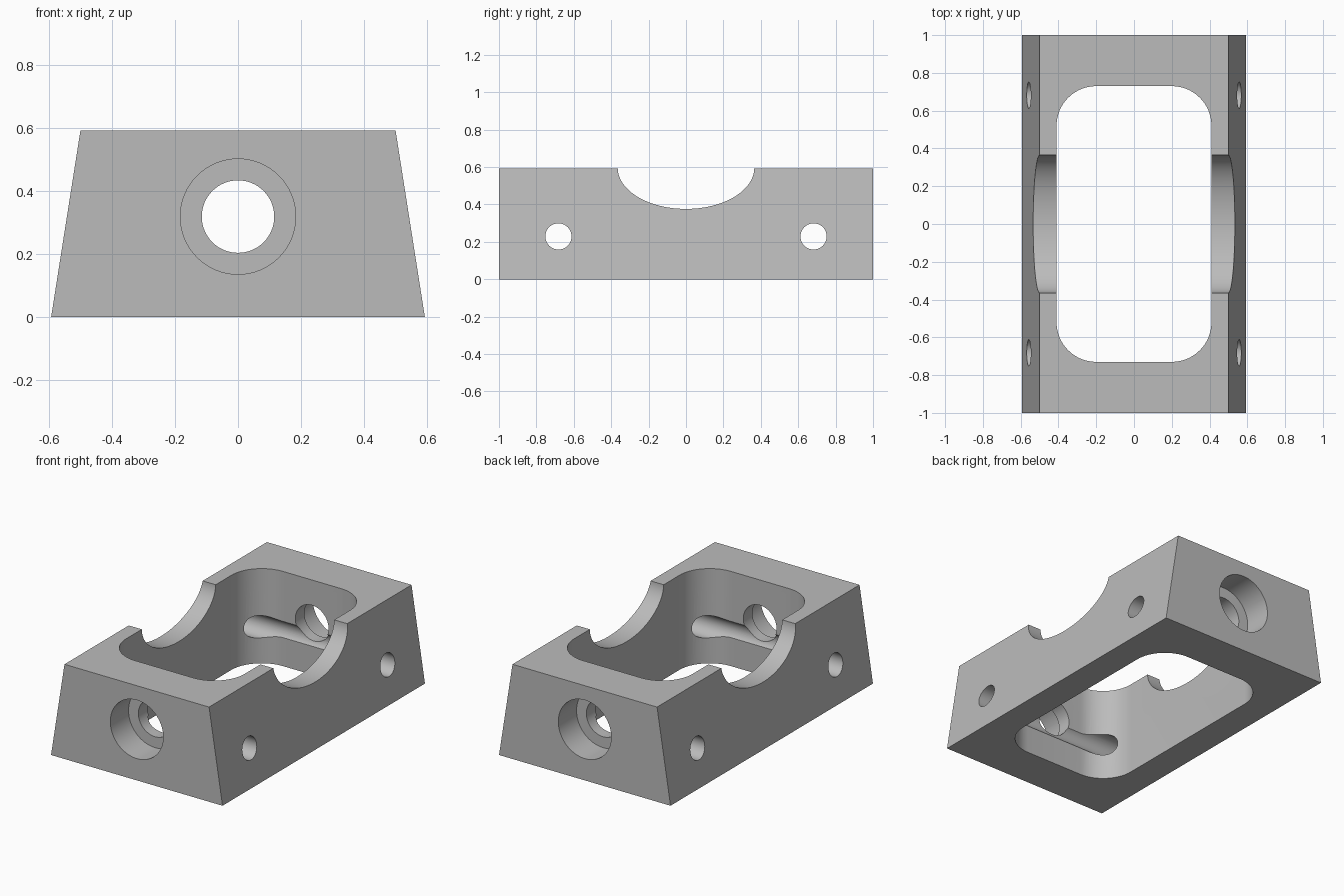
import bpy
import math

if "Cube" in bpy.data.objects:
    bpy.data.objects.remove(bpy.data.objects["Cube"], do_unlink=True)

HEIGHT = 0.592
WALL = 0.41      # half width of the pocket
POCKET = 0.73    # half length of the pocket

grey = bpy.data.materials.new("light_grey")
grey.use_nodes = True
colour = (0.5, 0.5, 0.5, 1)
grey.diffuse_color = colour
grey.node_tree.nodes["Principled BSDF"].inputs["Base Color"].default_value = colour


def prism(name, outline, start, end, place):
    """Extrude a 2D outline from start to end; place maps (u, v, depth) to xyz."""
    n = len(outline)
    verts = [place(u, v, d) for d in (start, end) for u, v in outline]
    faces = [tuple(range(n)), tuple(range(2 * n - 1, n - 1, -1))]
    faces += [(i, i + n, (i + 1) % n + n, (i + 1) % n) for i in range(n)]
    mesh = bpy.data.meshes.new(name)
    mesh.from_pydata(verts, [], faces)
    mesh.materials.append(grey)
    obj = bpy.data.objects.new(name, mesh)
    bpy.context.collection.objects.link(obj)
    # Make the normals point outward
    bpy.context.view_layer.objects.active = obj
    bpy.ops.object.mode_set(mode="EDIT")
    bpy.ops.mesh.select_all(action="SELECT")
    bpy.ops.mesh.normals_make_consistent(inside=False)
    bpy.ops.object.mode_set(mode="OBJECT")
    return obj


def along_x(u, v, d):
    return (d, u, v)


def along_y(u, v, d):
    return (u, d, v)


def along_z(u, v, d):
    return (u, v, d)


def ellipse(cu, cv, ru, rv, n=64):
    return [(cu + ru * math.cos(math.tau * i / n), cv + rv * math.sin(math.tau * i / n))
            for i in range(n)]


def rounded_rectangle(hu, hv, r, steps=16):
    points = []
    for k, (su, sv) in enumerate([(1, 1), (-1, 1), (-1, -1), (1, -1)]):
        for i in range(steps + 1):
            a = math.pi / 2 * (k + i / steps)
            points.append((su * (hu - r) + r * math.cos(a), sv * (hv - r) + r * math.sin(a)))
    return points


# Tapered block
block = prism("tapered_block", [(-0.593, 0), (0.593, 0), (0.5, HEIGHT), (-0.5, HEIGHT)],
              -1, 1, along_y)

# Central pocket, saddle notch and end bore
cutters = [
    prism("pocket_cutter", rounded_rectangle(WALL, POCKET, 0.21), -0.2, 1, along_z),
    prism("saddle_cutter", ellipse(0, HEIGHT + 0.004, 0.365, 0.22, 96), -1, 1, along_x),
    prism("end_bore_cutter", ellipse(0, 0.319, 0.115, 0.115), -1.2, 1.2, along_y),
]
# Counterbores and cross holes, one at each end
for side in (-1, 1):
    cutters.append(prism("counterbore_cutter", ellipse(0, 0.319, 0.183, 0.183),
                         side * 0.82, side * 1.2, along_y))
    cutters.append(prism("cross_hole_cutter", ellipse(side * 0.682, 0.229, 0.07, 0.07),
                         -1, 1, along_x))

bpy.context.view_layer.objects.active = block
for cutter in cutters:
    cut = block.modifiers.new(cutter.name, "BOOLEAN")
    cut.operation = "DIFFERENCE"
    cut.solver = "EXACT"
    cut.object = cutter
    bpy.ops.object.modifier_apply(modifier=cut.name)
    bpy.data.objects.remove(cutter, do_unlink=True)

# Smooth the bores, keep the machined edges crisp
bpy.ops.object.select_all(action="DESELECT")
block.select_set(True)
bpy.ops.object.shade_smooth_by_angle(angle=math.radians(25))
